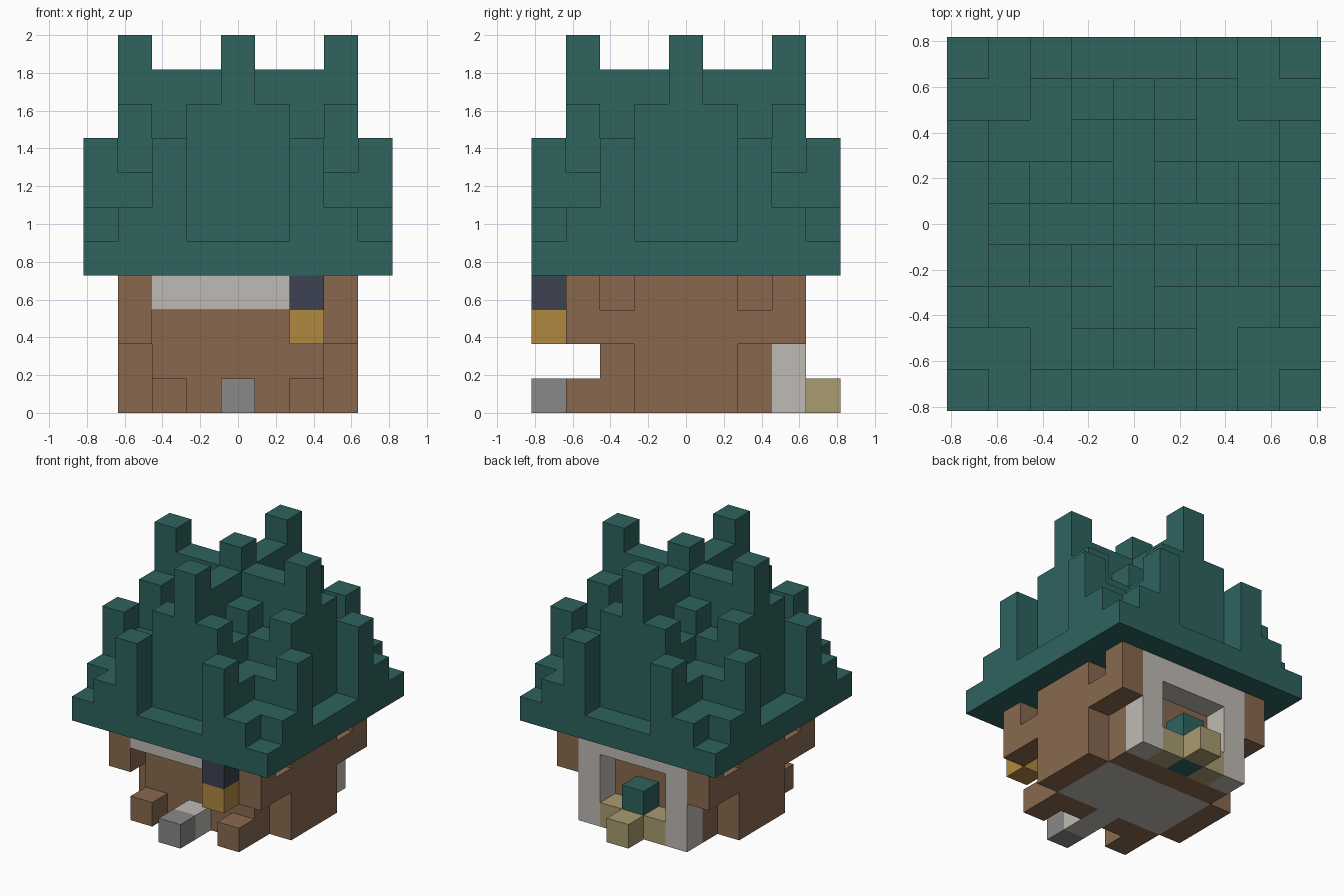
import bpy, bmesh
from mathutils import Vector

if "Cube" in bpy.data.objects:
    bpy.data.objects.remove(bpy.data.objects["Cube"], do_unlink=True)

UNIT = 2 / 11      # edge of one block
MID = 4.5          # middle of the nine-block plan


def linear(v):
    v /= 255
    return v / 12.92 if v <= 0.04045 else ((v + 0.055) / 1.055) ** 2.4


def material(name, r, g, b):
    colour = (linear(r), linear(g), linear(b), 1)
    mat = bpy.data.materials.new(name)
    mat.use_nodes = True
    mat.diffuse_color = colour
    bsdf = mat.node_tree.nodes["Principled BSDF"]
    bsdf.inputs["Base Color"].default_value = colour
    bsdf.inputs["Roughness"].default_value = 0.9
    return mat


teal = material("teal", 46, 99, 95)
brown = material("brown wood", 136, 105, 79)
white = material("pale stone", 191, 186, 179)
grey = material("grey stone", 137, 137, 137)
navy = material("dark navy", 61, 65, 81)
gold = material("gold", 177, 137, 65)
tan = material("tan", 169, 156, 111)

blocks = {}        # block position -> part name
part_material = {}


def fill(part, mat, xs, ys, zs):
    """Fill inclusive block ranges; later parts replace earlier ones."""
    part_material[part] = mat
    for x in range(xs[0], xs[1] + 1):
        for y in range(ys[0], ys[1] + 1):
            for z in range(zs[0], zs[1] + 1):
                blocks[x, y, z] = part


# House core and side walls with overhanging corners
fill("house_walls", brown, (2, 6), (2, 6), (0, 3))
for x in (1, 7):
    side = (x, x)
    fill("house_walls", brown, side, (3, 5), (0, 3))
    fill("house_walls", brown, side, (1, 7), (2, 2))
    for y in (1, 7):
        fill("house_walls", brown, side, (y, y), (3, 3))

# Stone floor, running out to the front path
fill("floor", white, (2, 6), (3, 5), (0, 0))
fill("floor", white, (4, 4), (1, 2), (0, 0))
fill("path_stone", grey, (4, 4), (0, 0), (0, 0))

# Front lintel, back frame and the front footings
fill("front_lintel", white, (2, 6), (1, 1), (3, 3))
fill("back_frame", white, (2, 6), (7, 7), (3, 3))
for x in (2, 6):
    fill("back_frame", white, (x, x), (7, 7), (0, 2))
    fill("front_footings", brown, (x, x), (1, 1), (0, 0))

# Planter with a shrub at the back
fill("planter", tan, (3, 5), (7, 7), (0, 0))
fill("planter", tan, (4, 4), (8, 8), (0, 0))
fill("shrub", teal, (4, 4), (7, 7), (0, 1))

# Lantern hanging under the eaves
fill("lantern_mount", navy, (6, 6), (0, 0), (3, 3))
fill("lantern_light", gold, (6, 6), (0, 0), (2, 2))

# Roof: column heights of one quarter, mirrored both ways
quarter = ("12411", "22357", "43346", "15456", "17667")
for x in range(9):
    for y in range(9):
        height = int(quarter[min(x, 8 - x)][min(y, 8 - y)])
        fill("roof", teal, (x, x), (y, y), (4, 3 + height))


def build(part):
    """Make one object from the exposed faces of its blocks."""
    bm = bmesh.new()
    for cell, owner in blocks.items():
        if owner != part:
            continue
        for axis in range(3):
            for sign in (-1, 1):
                step = [0, 0, 0]
                step[axis] = sign
                if tuple(c + s for c, s in zip(cell, step)) in blocks:
                    continue
                normal = Vector(step)
                u = Vector((0, 0, 0))
                u[(axis + 1) % 3] = 0.5
                v = normal.cross(u)
                centre = Vector(cell) + Vector((0.5 - MID, 0.5 - MID, 0.5)) + normal / 2
                ring = (-u - v, u - v, u + v, v - u)
                bm.faces.new([bm.verts.new((centre + p) * UNIT) for p in ring])
    bmesh.ops.remove_doubles(bm, verts=bm.verts[:], dist=0.001)
    bmesh.ops.dissolve_limit(bm, angle_limit=0.01, verts=bm.verts[:], edges=bm.edges[:])
    mesh = bpy.data.meshes.new(part)
    bm.to_mesh(mesh)
    bm.free()
    mesh.materials.append(part_material[part])
    bpy.context.scene.collection.objects.link(bpy.data.objects.new(part, mesh))


for part in part_material:
    build(part)
